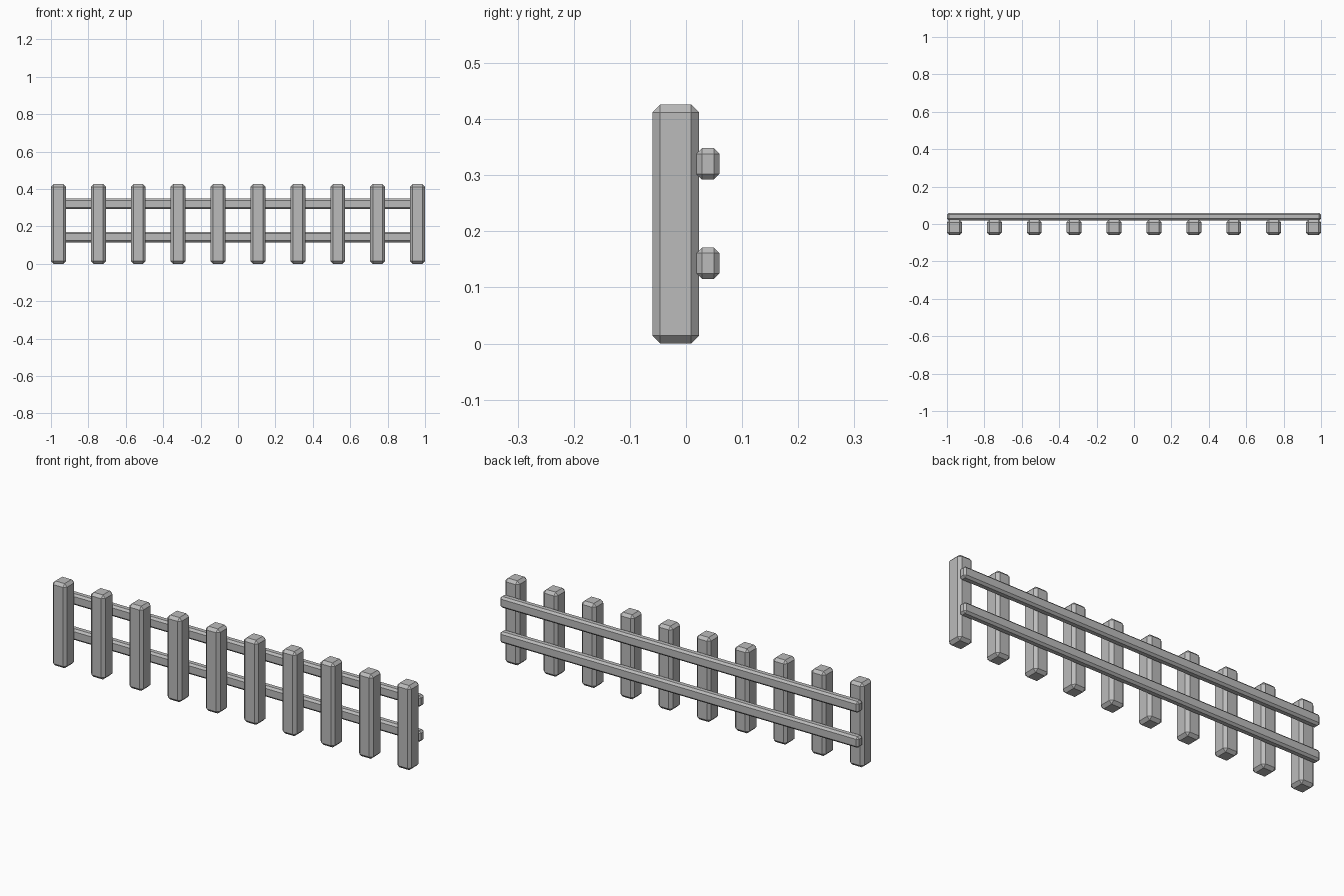
import bpy

if "Cube" in bpy.data.objects:
    bpy.data.objects.remove(bpy.data.objects["Cube"], do_unlink=True)

# One grey for the whole fence
grey = bpy.data.materials.new("fence_grey")
grey.use_nodes = True
colour = (0.5, 0.5, 0.5, 1)
grey.diffuse_color = colour
grey.node_tree.nodes["Principled BSDF"].inputs["Base Color"].default_value = colour


def beam(name, centre, size, chamfer):
    """Box with flat chamfered edges."""
    bpy.ops.mesh.primitive_cube_add(size=1, location=centre)
    obj = bpy.context.object
    obj.name = name
    obj.scale = size
    bpy.ops.object.transform_apply(location=False, rotation=False, scale=True)
    bevel = obj.modifiers.new("chamfer", "BEVEL")
    bevel.width = chamfer
    bevel.segments = 1
    bevel.limit_method = "NONE"
    obj.data.materials.append(grey)


# Upright posts, evenly spaced
POSTS = 10
HEIGHT = 0.426
for i in range(POSTS):
    x = -0.96 + 1.92 * i / (POSTS - 1)
    beam(f"post_{i + 1}", (x, -0.0185, HEIGHT / 2), (0.08, 0.083, HEIGHT), 0.014)

# Horizontal rails behind the posts
for name, z in (("lower_rail", 0.143), ("upper_rail", 0.32)):
    beam(name, (0, 0.039, z), (2, 0.041, 0.056), 0.01)
